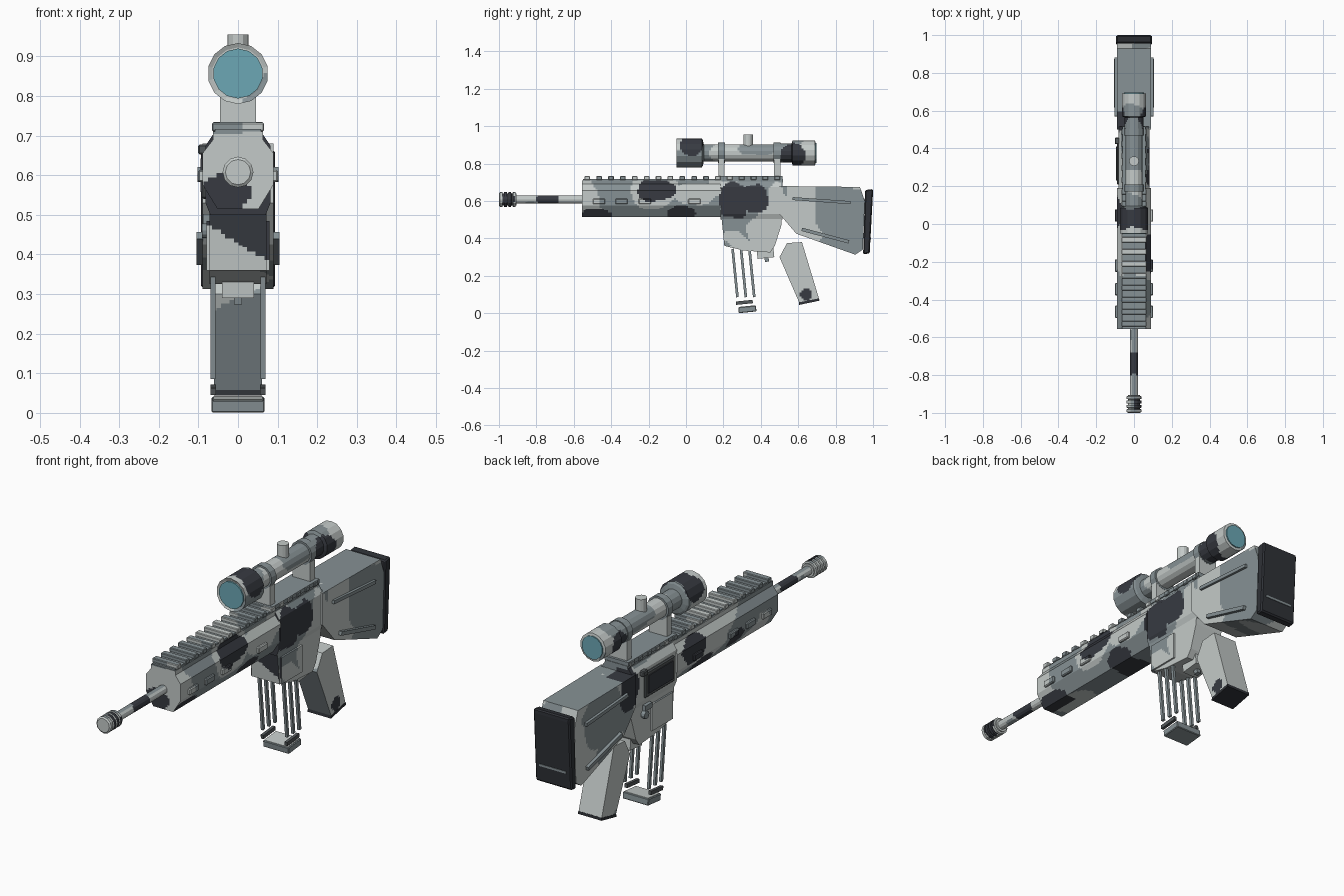
import bpy, bmesh, math
from mathutils import Vector, Matrix, noise

if "Cube" in bpy.data.objects:
    bpy.data.objects.remove(bpy.data.objects["Cube"])


def material(name, rgb):
    m = bpy.data.materials.new(name)
    m.diffuse_color = (*rgb, 1)
    m.use_nodes = True
    m.node_tree.nodes["Principled BSDF"].inputs["Base Color"].default_value = m.diffuse_color
    return m


LIGHT = material("light grey", (0.55, 0.59, 0.58))
MID = material("blue grey", (0.24, 0.285, 0.30))
DARK = material("charcoal", (0.038, 0.042, 0.053))
METAL = material("gunmetal", (0.085, 0.095, 0.10))
RUBBER = material("black rubber", (0.028, 0.031, 0.038))
LENS = material("teal glass", (0.15, 0.39, 0.46))

# Camouflage patches: y, z, radius y, radius z, side (0 both), colour slot
SPOTS = [
    (-0.16, 0.66, 0.10, 0.06, 1, 2), (-0.02, 0.53, 0.08, 0.045, 0, 2),
    (-0.48, 0.52, 0.09, 0.04, 1, 2), (0.26, 0.60, 0.085, 0.10, 1, 2),
    (0.36, 0.61, 0.085, 0.075, 1, 2), (0.48, 0.58, 0.05, 0.13, 1, 0),
    (0.06, 0.63, 0.09, 0.06, -1, 2), (-0.25, 0.57, 0.06, 0.04, -1, 2),
    (0.54, 0.62, 0.07, 0.10, -1, 2), (0.64, 0.10, 0.035, 0.035, 1, 2),
    (0.03, 0.90, 0.06, 0.06, 0, 2), (0.57, 0.84, 0.065, 0.06, 0, 2),
    (-0.74, 0.61, 0.06, 0.04, 0, 2), (-0.95, 0.61, 0.04, 0.06, 1, 2),
    (0.40, 0.885, 0.13, 0.04, 0, 1), (-0.17, 0.72, 0.11, 0.04, 0, 0),
    (0.78, 0.57, 0.10, 0.15, 1, 1), (0.74, 0.56, 0.16, 0.13, -1, 1),
    (0.45, 0.42, 0.12, 0.14, 0, 0), (0.62, 0.50, 0.13, 0.17, 1, 0),
    (0.60, 0.25, 0.12, 0.20, 0, 0), (0.05, 0.64, 0.11, 0.06, 1, 0),
]


def camo_slot(p, n):
    wobble = 0.25 * noise.noise(p * 14)
    if n.y < -0.8 and p.z < 0.7:            # forward faces
        if p.y > 0.48:
            return 1 if p.z < 0.29 + 0.5 * p.x else 0
        if p.y > 0.1:
            return 2 if p.z > 0.43 - 0.6 * p.x else 0
        if p.y > -0.6:
            return 2 if math.hypot((p.x + 0.03) / 0.065, (p.z - 0.55) / 0.05) < 1 + wobble else 0
        return 0
    for y, z, ry, rz, side, slot in SPOTS:
        if side * p.x >= 0 and math.hypot((p.y - y) / ry, (p.z - z) / rz) < 1 + wobble:
            return slot
    if n.z > 0.8 and p.z < 0.75:
        return 1
    return 0 if noise.noise(p * 5 + Vector((3, 1, 7))) > -0.06 else 1


def finish(name, bm, mat):
    """Make the object; with mat None, slice the faces finely and paint camouflage."""
    bmesh.ops.recalc_face_normals(bm, faces=bm.faces)
    mats = [mat] if mat else [LIGHT, MID, DARK]
    if not mat:
        step = 0.011
        for axis in range(3):
            vals = [v.co[axis] for v in bm.verts]
            no = Vector([float(i == axis) for i in range(3)])
            k = math.floor(min(vals) / step) + 1
            while k * step < max(vals):
                bmesh.ops.bisect_plane(bm, geom=bm.verts[:] + bm.edges[:] + bm.faces[:],
                                       plane_co=no * (k * step + 0.0007), plane_no=no, dist=1e-5)
                k += 1
        bm.normal_update()
        for f in bm.faces:
            f.material_index = camo_slot(f.calc_center_median(), f.normal)
    me = bpy.data.meshes.new(name)
    bm.to_mesh(me)
    bm.free()
    for m in mats:
        me.materials.append(m)
    ob = bpy.data.objects.new(name, me)
    bpy.context.collection.objects.link(ob)
    return ob


def extrude(name, points, depth, mat=None, bevel=0):
    bm = bmesh.new()
    f = bm.faces.new([bm.verts.new(p) for p in points])
    r = bmesh.ops.extrude_face_region(bm, geom=[f], use_keep_orig=True)
    bmesh.ops.translate(bm, vec=depth, verts=[v for v in r["geom"] if isinstance(v, bmesh.types.BMVert)])
    if bevel:
        bmesh.ops.recalc_face_normals(bm, faces=bm.faces)
        bmesh.ops.bevel(bm, geom=bm.edges[:], offset=bevel, segments=1, affect='EDGES')
    return finish(name, bm, mat)


def side_profile(name, yz, half, mat=None, bevel=0):
    return extrude(name, [(-half, y, z) for y, z in yz], (2 * half, 0, 0), mat, bevel)


def section(name, half_xz, y0, y1, mat=None):
    pts = half_xz + [(-x, z) for x, z in reversed(half_xz)]
    return extrude(name, [(x, y0, z) for x, z in pts], (0, y1 - y0, 0), mat)


def box(name, loc, size, mat=None, tilt=0, bevel=0):
    bm = bmesh.new()
    bmesh.ops.create_cube(bm, size=1)
    bmesh.ops.scale(bm, vec=size, verts=bm.verts)
    if bevel:
        bmesh.ops.bevel(bm, geom=bm.edges[:], offset=bevel, segments=1, affect='EDGES')
    bmesh.ops.transform(bm, matrix=Matrix.Translation(loc) @ Matrix.Rotation(tilt, 4, 'X'), verts=bm.verts)
    return finish(name, bm, mat)


def lathe(name, yr, z, mat=None, n=14):
    """Turned solid along y from (y, radius) stations."""
    bm = bmesh.new()
    rings = [[bm.verts.new((r * math.sin(2 * math.pi * i / n), y, z + r * math.cos(2 * math.pi * i / n)))
              for i in range(n)] for y, r in yr]
    for a, b in zip(rings, rings[1:]):
        for i in range(n):
            bm.faces.new((a[i], a[(i + 1) % n], b[(i + 1) % n], b[i]))
    bm.faces.new(rings[0])
    bm.faces.new(rings[-1])
    return finish(name, bm, mat)


def pin(name, loc, r, length, axis, mat):
    bm = bmesh.new()
    rot = Matrix.Rotation(math.pi / 2, 4, 'Y') if axis == 'X' else Matrix.Identity(4)
    bmesh.ops.create_cone(bm, cap_ends=True, segments=12, radius1=r, radius2=r, depth=length,
                          matrix=Matrix.Translation(loc) @ rot)
    return finish(name, bm, mat)


# Barrel and ringed muzzle
BZ = 0.608
lathe("barrel", [(-0.93, 0.021), (-0.54, 0.021)], BZ, n=12)
muzzle = [(-1.0, 0.032)]
for i in range(4):
    y = -0.995 + i * 0.023
    muzzle += [(y, 0.039), (y + 0.014, 0.039), (y + 0.015, 0.031), (y + 0.021, 0.031)]
lathe("muzzle_brake", muzzle, BZ, n=12)

# Handguard with side tabs
section("handguard", [(0.063, 0.71), (0.063, 0.69), (0.09, 0.655), (0.09, 0.577), (0.052, 0.515)], -0.555, 0.19)
for s in (-1, 1):
    for y in (-0.465, -0.345, -0.22, 0.045):
        box("handguard_tab", (s * 0.091, y, 0.598), (0.02, 0.066, 0.03), bevel=0.004)

# Top rail and its teeth
box("rail_base", (0, -0.017, 0.708), (0.116, 1.07, 0.018), MID)
for i in range(17):
    box("rail_tooth", (0, -0.528 + i * 0.0635, 0.722), (0.132, 0.03, 0.022), bevel=0.003)

# Receiver: upper housing, lower body, magazine well plates
section("upper_receiver", [(0.062, 0.705), (0.082, 0.675), (0.082, 0.53), (0.07, 0.50)], 0.185, 0.515)
side_profile("lower_receiver", [(0.185, 0.56), (0.205, 0.36), (0.31, 0.335), (0.45, 0.325),
                                (0.475, 0.36), (0.51, 0.47), (0.515, 0.56)], 0.072)
side_profile("magazine_well", [(0.21, 0.485), (0.365, 0.485), (0.365, 0.36), (0.21, 0.36)], 0.08)

# Ejection port, charging handle and controls on the left
box("port_frame", (-0.083, 0.32, 0.60), (0.016, 0.22, 0.12), METAL, bevel=0.005)
box("port_cover", (-0.091, 0.32, 0.60), (0.008, 0.18, 0.085), DARK)
box("charging_handle", (-0.088, 0.44, 0.665), (0.026, 0.035, 0.025), METAL, bevel=0.004)
pin("selector", (-0.076, 0.42, 0.46), 0.018, 0.03, 'X', MID)
box("bolt_release", (-0.08, 0.40, 0.49), (0.016, 0.05, 0.025), MID)

# Trigger block and trigger
box("trigger_block", (0, 0.425, 0.32), (0.08, 0.09, 0.05), LIGHT, tilt=0.1)
box("trigger", (0, 0.43, 0.295), (0.02, 0.022, 0.04), MID, tilt=0.2)

# Skeleton magazine: rods, clips and floor plate
for s in (-1, 1):
    for y in (0.262, 0.307, 0.352):
        box("magazine_rod", (s * 0.063, y, 0.215), (0.012, 0.014, 0.26), MID, tilt=0.1)
    box("magazine_clip", (s * 0.062, 0.312, 0.058), (0.014, 0.09, 0.018), METAL, tilt=0.1)
box("magazine_floor", (0, 0.328, 0.0205), (0.134, 0.095, 0.031), MID, tilt=0.1, bevel=0.003)
box("magazine_floor_top", (0, 0.3265, 0.036), (0.124, 0.088, 0.004), LIGHT, tilt=0.1)

# Pistol grip with foot cap
side_profile("grip", [(0.54, 0.375), (0.62, 0.38), (0.712, 0.075), (0.606, 0.055), (0.50, 0.30)], 0.06)
side_profile("grip_cap", [(0.605, 0.058), (0.712, 0.08), (0.713, 0.067), (0.603, 0.044)], 0.061, RUBBER)

# Shoulder stock, side bars and rubber butt pad
side_profile("stock", [(0.50, 0.68), (0.93, 0.675), (0.956, 0.60), (0.945, 0.34), (0.905, 0.313),
                       (0.59, 0.425), (0.50, 0.53)], 0.09)
for s in (-1, 1):
    box("stock_upper_bar", (s * 0.093, 0.725, 0.602), (0.018, 0.31, 0.016), MID, tilt=-0.07)
    box("stock_lower_bar", (s * 0.095, 0.745, 0.415), (0.02, 0.26, 0.018), MID, tilt=-0.26)
side_profile("butt_pad", [(0.957, 0.658), (0.998, 0.664), (1.0, 0.65), (0.982, 0.32), (0.947, 0.315)],
             0.094, RUBBER, bevel=0.006)
box("butt_ridge", (0, 0.985, 0.40), (0.14, 0.008, 0.01), MID)

# Scope: turned body with lenses
SZ = 0.857
lathe("scope_body", [(-0.045, 0.066), (-0.05, 0.077), (0.085, 0.077), (0.09, 0.068), (0.095, 0.046),
                     (0.49, 0.046), (0.50, 0.051), (0.565, 0.051), (0.57, 0.066), (0.69, 0.066),
                     (0.692, 0.056)], SZ)
lathe("front_lens", [(-0.052, 0.063), (-0.04, 0.063)], SZ, LENS)
lathe("rear_lens", [(0.685, 0.054), (0.697, 0.054)], SZ, LENS)
pin("scope_turret", (0, 0.333, 0.92), 0.026, 0.07, 'Z', LIGHT)

# Scope mount: rings, legs and base
for y in (0.19, 0.487):
    lathe("scope_ring", [(y - 0.018, 0.055), (y + 0.018, 0.055)], SZ, MID)
    box("mount_leg", (0, y, 0.775), (0.092, 0.034, 0.10), LIGHT)
box("mount_base", (0, 0.343, 0.725), (0.124, 0.345, 0.018), MID)
